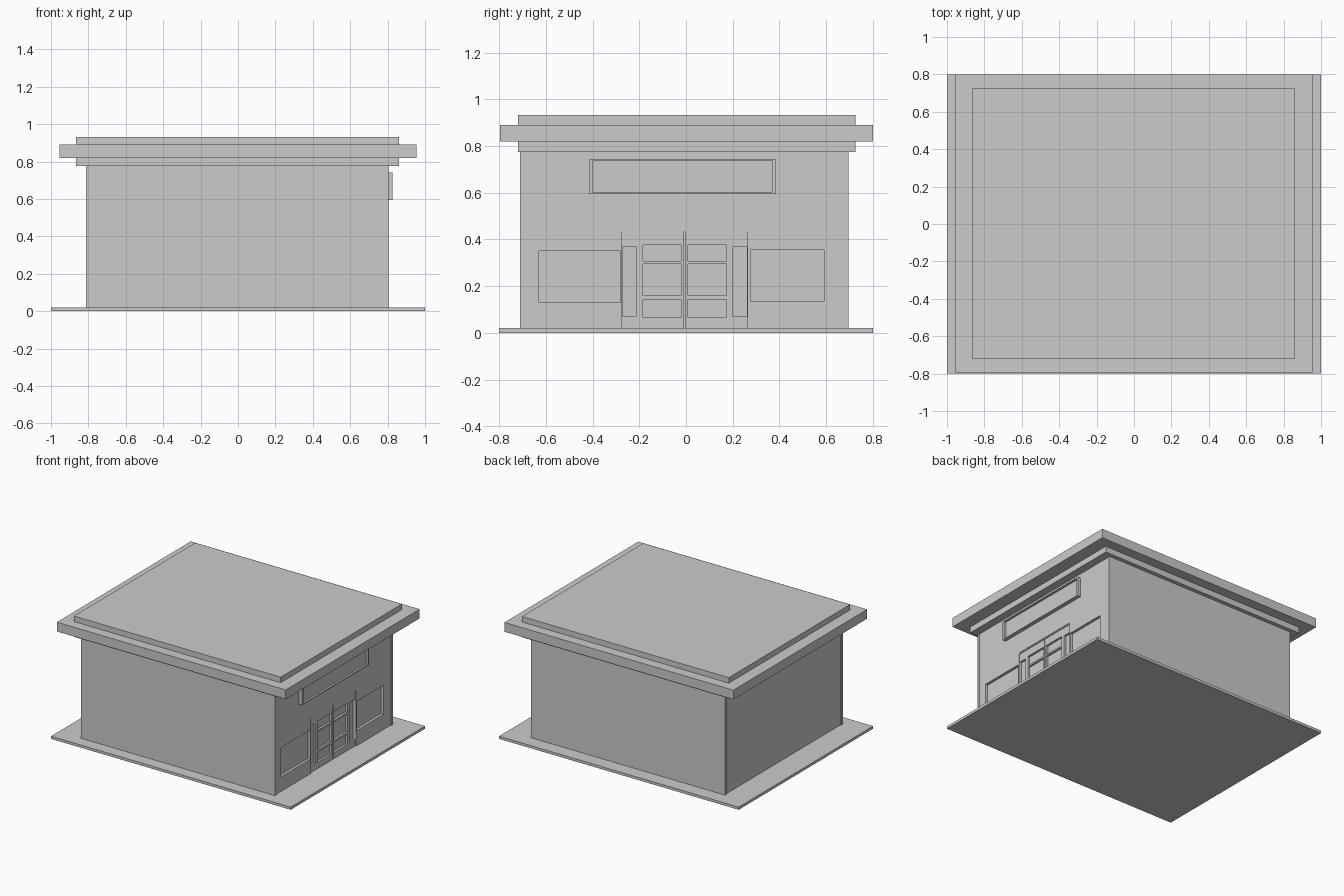
import bpy, bmesh
from mathutils import Vector

if "Cube" in bpy.data.objects:
    bpy.data.objects.remove(bpy.data.objects["Cube"])


def boxes(name, spans):
    """One object made of boxes given as (x0, x1, y0, y1, z0, z1)."""
    bm = bmesh.new()
    for x0, x1, y0, y1, z0, z1 in spans:
        lo, hi = Vector((x0, y0, z0)), Vector((x1, y1, z1))
        for v in bmesh.ops.create_cube(bm, size=1)["verts"]:
            v.co = (lo + hi) / 2 + v.co * (hi - lo)
    mesh = bpy.data.meshes.new(name)
    bm.to_mesh(mesh)
    bm.free()
    ob = bpy.data.objects.new(name, mesh)
    bpy.context.collection.objects.link(ob)
    return ob


def recess(ob, x_back, rects):
    """Cut rectangular recesses (y0, y1, z0, z1) into the +x face of ob."""
    cutter = boxes(ob.name + "_cutter", [(x_back, 0.9, *r) for r in rects])
    cutter.hide_render = True
    cutter.hide_set(True)
    mod = ob.modifiers.new("recess", "BOOLEAN")
    mod.operation = "DIFFERENCE"
    mod.solver = "EXACT"
    mod.object = cutter


# Ground slab
boxes("base_slab", [(-1, 1, -0.8, 0.8, 0, 0.02)])

# Main body with two shop windows and the entrance opening
body = boxes("wall_body", [(-0.807, 0.80, -0.69, 0.675, 0.02, 0.78)])
recess(body, 0.78, [(-0.63, -0.28, 0.13, 0.35), (0.275, 0.59, 0.135, 0.355)])
opening = body.modifiers.new("entrance", "BOOLEAN")
entrance_cutter = boxes("entrance_cutter", [(0.765, 0.9, -0.274, 0.264, 0.01, 0.44)])
entrance_cutter.hide_render = True
entrance_cutter.hide_set(True)
opening.operation = "DIFFERENCE"
opening.solver = "EXACT"
opening.object = entrance_cutter

# End walls, standing slightly proud at the corners
boxes("front_wall", [(-0.813, 0.805, -0.71, -0.69, 0.02, 0.78)])
boxes("back_wall", [(-0.813, 0.805, 0.675, 0.695, 0.02, 0.78)])

# Double door: panes in two leaves, sidelights and centre seam
door = boxes("double_door", [(0.765, 0.793, -0.274, 0.264, 0.02, 0.432)])
panes = [(y0, y0 + 0.165, z0, z1)
         for y0 in (-0.185, 0.008)
         for z0, z1 in ((0.065, 0.142), (0.16, 0.295), (0.307, 0.377))]
sidelights = [(-0.272, -0.213, 0.07, 0.37), (0.202, 0.262, 0.07, 0.37)]
recess(door, 0.777, panes + sidelights + [(-0.009, -0.002, 0.01, 0.5)])
boxes("door_lintel", [(0.765, 0.797, -0.274, 0.264, 0.432, 0.44)])

# Framed sign board above the entrance, left blank
sign = boxes("sign_board", [(0.79, 0.825, -0.415, 0.385, 0.595, 0.742)])
recess(sign, 0.81, [(-0.40, 0.37, 0.602, 0.735)])

# Stepped flat roof
boxes("roof_lower_step", [(-0.865, 0.86, -0.72, 0.725, 0.775, 0.82)])
boxes("roof_overhang", [(-0.955, 0.955, -0.795, 0.8, 0.82, 0.89)])
boxes("roof_upper_step", [(-0.865, 0.86, -0.72, 0.725, 0.89, 0.932)])
